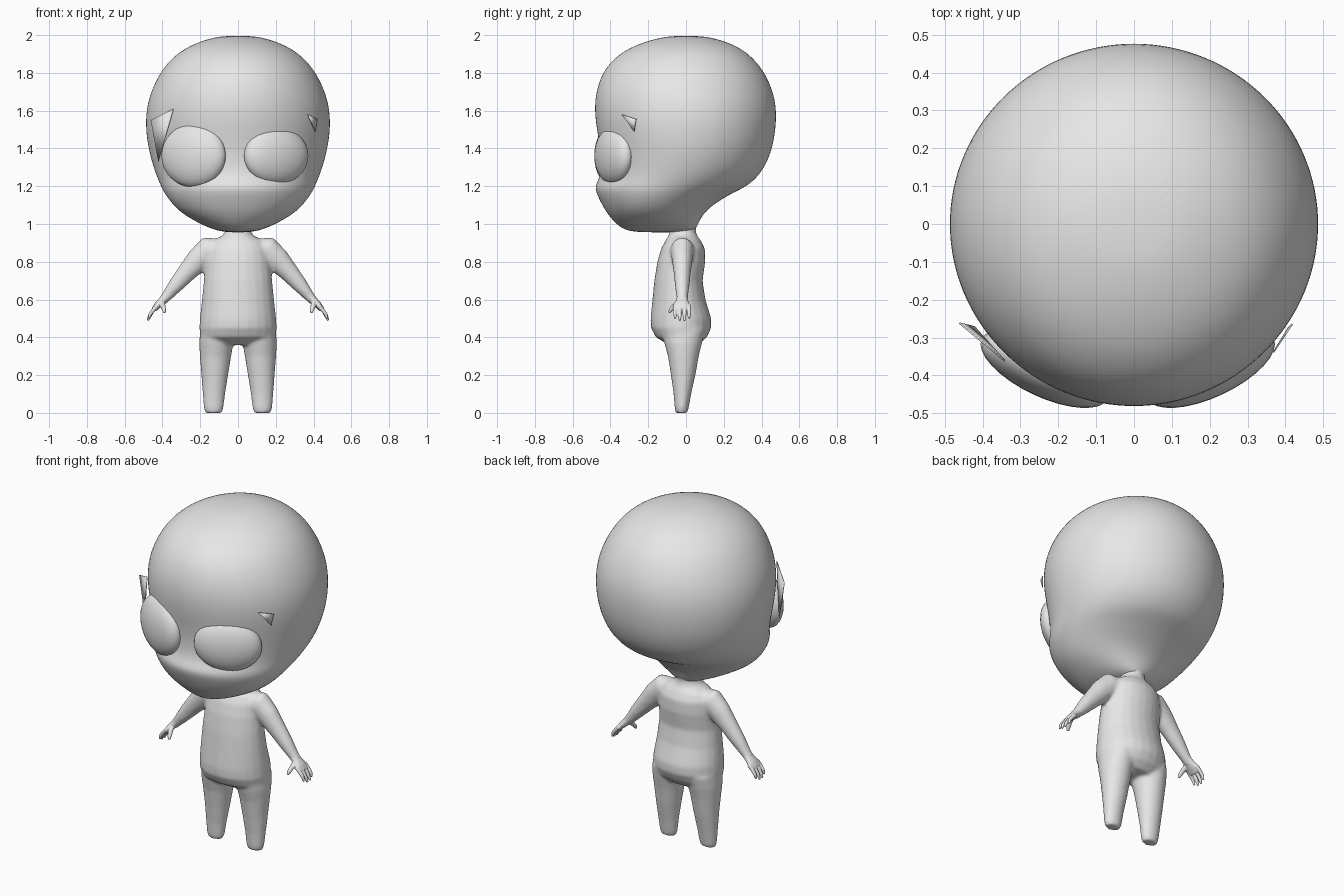
import bpy, bmesh, math
from mathutils import Vector, Matrix

cube = bpy.data.objects.get("Cube")
if cube:
    bpy.data.objects.remove(cube)

grey = bpy.data.materials.new("plain_grey")
grey.use_nodes = True
grey.diffuse_color = (.8, .8, .8, 1)
grey.node_tree.nodes["Principled BSDF"].inputs["Base Color"].default_value = (.8, .8, .8, 1)


def finish(bm, name):
    """Turn a bmesh into a smooth grey object."""
    bmesh.ops.recalc_face_normals(bm, faces=bm.faces)
    mesh = bpy.data.meshes.new(name)
    for face in bm.faces:
        face.smooth = True
    bm.to_mesh(mesh)
    bm.free()
    mesh.materials.append(grey)
    obj = bpy.data.objects.new(name, mesh)
    bpy.context.collection.objects.link(obj)
    return obj


def loft(bm, rings, sides=24):
    """Skin closed elliptical rings given as (centre, u axis, v axis)."""
    loops = []
    for centre, u, v in rings:
        angles = [math.tau * i / sides for i in range(sides)]
        loops.append([bm.verts.new(centre + u * math.cos(a) + v * math.sin(a)) for a in angles])
    for low, high in zip(loops, loops[1:]):
        for i in range(sides):
            j = (i + 1) % sides
            bm.faces.new((low[i], low[j], high[j], high[i]))
    bm.faces.new(loops[0])
    bm.faces.new(loops[-1])


def level(z, left, right, front, back):
    """Horizontal ring from its four extents."""
    centre = Vector(((left + right) / 2, (front + back) / 2, z))
    return centre, Vector(((right - left) / 2, 0, 0)), Vector((0, (back - front) / 2, 0))


def tube(bm, points, side, sides=16):
    """Limb along points of (x, y, z, depth radius, thickness radius)."""
    path = [Vector((side * p[0], p[1], p[2])) for p in points]
    rings = []
    for i, p in enumerate(points):
        along = (path[min(i + 1, len(path) - 1)] - path[max(i - 1, 0)]).normalized()
        across = along.cross(Vector((0, 1, 0))).normalized()
        depth = across.cross(along).normalized()
        rings.append((path[i], depth * p[3], across * p[4]))
    loft(bm, rings, sides)


def fuse(obj, voxel, repeats):
    """Blend overlapping volumes into one soft skin."""
    remesh = obj.modifiers.new("Fuse", 'REMESH')
    remesh.mode = 'VOXEL'
    remesh.voxel_size = voxel
    remesh.use_smooth_shade = True
    smooth = obj.modifiers.new("Soften", 'SMOOTH')
    smooth.factor = .5
    smooth.iterations = repeats


# Head: height, half width, front, back
head_profile = [
    (.955, .06, -.26, .02), (.97, .13, -.33, .05), (1, .2, -.37, .065),
    (1.05, .29, -.415, .09), (1.1, .345, -.445, .14), (1.16, .39, -.475, .24),
    (1.2, .41, -.485, .325), (1.24, .427, -.462, .37), (1.3, .45, -.45, .42),
    (1.4, .477, -.455, .46), (1.5, .491, -.475, .477), (1.6, .489, -.487, .482),
    (1.7, .465, -.48, .465), (1.8, .415, -.445, .42), (1.87, .36, -.39, .365),
    (1.93, .285, -.31, .295), (1.975, .18, -.19, .19), (1.997, .08, -.08, .08)]
bm = bmesh.new()
loft(bm, [level(z, -w, w, f, b) for z, w, f, b in head_profile], 32)
head = finish(bm, "head")
head.modifiers.new("Subdivide", 'SUBSURF').levels = 2
head.modifiers["Subdivide"].render_levels = 2

# Torso and neck
torso_profile = [
    (.36, .16, -.09, .07), (.4, .2, -.16, .11), (.45, .205, -.186, .134),
    (.5, .202, -.188, .134), (.6, .191, -.178, .103), (.7, .181, -.168, .088),
    (.8, .175, -.152, .102), (.87, .165, -.132, .1), (.91, .14, -.11, .08),
    (.94, .08, -.092, .058), (.97, .065, -.085, .05), (1.02, .075, -.09, .07),
    (1.07, .1, -.1, .1)]
bm = bmesh.new()
loft(bm, [level(z, -w, w, f, b) for z, w, f, b in torso_profile])

# Legs: height, inner edge, outer edge, front, back
leg_profile = [
    (0, .085, .174, -.055, .008), (.025, .077, .181, -.06, .014),
    (.1, .068, .187, -.066, .028), (.2, .052, .194, -.08, .05),
    (.3, .036, .202, -.096, .068), (.37, .024, .206, -.115, .085), (.44, .02, .2, -.13, .1)]
# Arms, from inside the chest to the wrist
arm_path = [
    (.1, -.02, .85, .07, .075), (.16, -.02, .855, .062, .078), (.21, -.02, .81, .055, .066),
    (.27, -.02, .745, .046, .052), (.33, -.02, .675, .039, .041),
    (.38, -.02, .615, .031, .028), (.405, -.02, .588, .029, .024)]
for side in (-1, 1):
    loft(bm, [level(z, side * i, side * o, f, b) for z, i, o, f, b in leg_profile])
    tube(bm, arm_path, side)
fuse(finish(bm, "body"), .009, 8)

# Hands: palm, four fingers and a thumb
for side, label in ((-1, "right"), (1, "left")):
    bm = bmesh.new()
    tube(bm, [(.375, -.02, .62, .028, .024), (.4, -.02, .594, .032, .022),
              (.425, -.021, .57, .043, .019), (.445, -.021, .547, .041, .014)], side)
    for k in range(4):
        y = -.058 + k * .025
        drop = .012 if k in (0, 3) else 0
        tube(bm, [(.425, y, .57, .011, .012), (.452, y, .54, .0105, .011),
                  (.468 - drop / 3, y, .512 + drop, .0095, .01),
                  (.478 - drop / 2, y, .488 + drop, .006, .006)], side, 10)
    tube(bm, [(.405, -.035, .59, .016, .016), (.398, -.062, .568, .013, .014),
              (.392, -.08, .547, .011, .012), (.388, -.09, .53, .007, .007)], side, 10)
    fuse(finish(bm, label + "_hand"), .004, 3)

# Eyes: shallow domes lying on the face
for side, label, x, size in ((-1, "right", .235, .168), (1, "left", .202, .153)):
    bm = bmesh.new()
    shape = Matrix.Translation((side * x, -.382, 1.362)) @ Matrix.Rotation(side * .44, 4, 'Z')
    shape = shape @ Matrix.Diagonal((.185, .075, size, 1))
    bmesh.ops.create_uvsphere(bm, u_segments=32, v_segments=16, radius=1, matrix=shape)
    finish(bm, label + "_eye")

# Thin lash slivers at the outer eye corners
lashes = {
    "right_lash": [(-.46, -.26, 1.55), (-.34, -.36, 1.61), (-.42, -.27, 1.33)],
    "left_lash": [(.42, -.265, 1.555), (.37, -.34, 1.58), (.41, -.275, 1.49)]}
for name, corners in lashes.items():
    bm = bmesh.new()
    bm.faces.new([bm.verts.new(c) for c in corners])
    lash = finish(bm, name)
    lash.modifiers.new("Thickness", 'SOLIDIFY').thickness = .004
